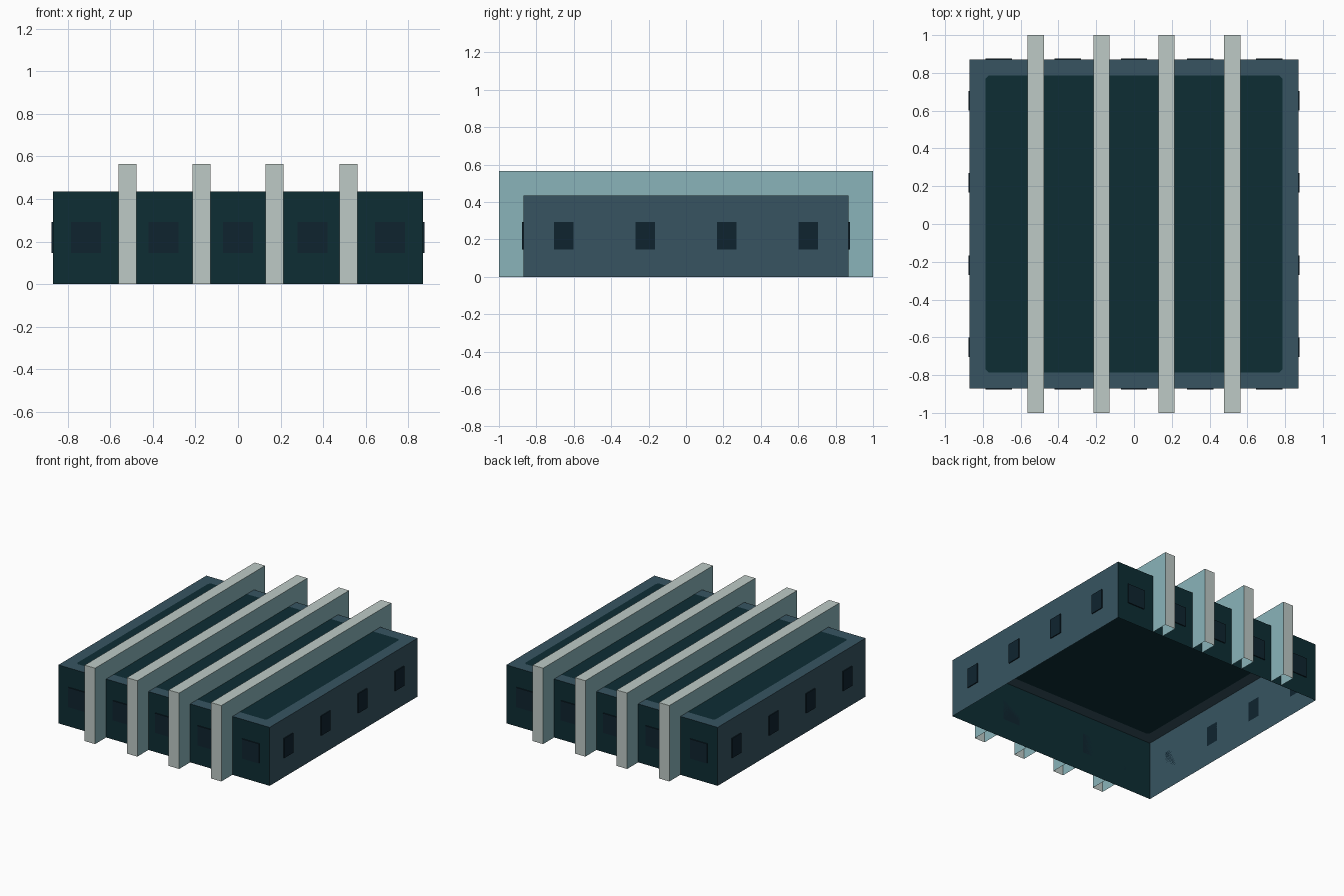
import bpy, bmesh
from mathutils import Vector

if "Cube" in bpy.data.objects:
    bpy.data.objects.remove(bpy.data.objects["Cube"])


def srgb(r, g, b):
    lin = [(c / 255 / 12.92) if c < 11 else ((c / 255 + 0.055) / 1.055) ** 2.4 for c in (r, g, b)]
    return (*lin, 1.0)


def material(name, rgb):
    m = bpy.data.materials.new(name)
    m.diffuse_color = srgb(*rgb)
    m.use_nodes = True
    m.node_tree.nodes["Principled BSDF"].inputs["Base Color"].default_value = m.diffuse_color
    return m


TEAL = material("dark teal", (13, 45, 52))
SLATE = material("slate blue", (55, 84, 97))
STONE = material("pale stone", (190, 202, 198))
AQUA = material("pale aqua", (138, 180, 186))
GLASS = material("window glass", (15, 36, 47))

W, H = 0.87, 0.435          # body half width, body height
FIN_H, FIN_W = 0.565, 0.086


def mesh_object(name, polys, mats):
    """polys: list of (points, material index)."""
    bm = bmesh.new()
    for pts, mi in polys:
        f = bm.faces.new([bm.verts.new(p) for p in pts])
        f.material_index = mi
    bmesh.ops.remove_doubles(bm, verts=bm.verts, dist=1e-5)
    bm.normal_update()
    me = bpy.data.meshes.new(name)
    bm.to_mesh(me)
    bm.free()
    for m in mats:
        me.materials.append(m)
    ob = bpy.data.objects.new(name, me)
    bpy.context.collection.objects.link(ob)
    return ob


# Body: open-bottomed shell, teal front/back, slate sides
corners = [(-W, -W), (W, -W), (W, W), (-W, W)]
walls = []
for i in range(4):
    (ax, ay), (bx, by) = corners[i], corners[(i + 1) % 4]
    walls.append(([(ax, ay, 0), (bx, by, 0), (bx, by, H), (ax, ay, H)], i % 2))
mesh_object("body_walls", walls, [TEAL, SLATE])

# Roof: slate rim around a dark deck with clipped corners
I, C = 0.785, 0.015
J = I - C
deck = [(-J, -I), (J, -I), (I, -J), (I, J), (J, I), (-J, I), (-I, J), (-I, -J)]
roof = [([(x, y, H) for x, y in deck], 0)]
for i in range(4):
    a, b = deck[2 * i], deck[2 * i + 1]
    c = deck[(2 * i + 2) % 8]
    p, q = corners[i], corners[(i + 1) % 4]
    roof.append(([(*v, H) for v in (p, q, b, a)], 1))
    roof.append(([(*v, H) for v in (q, c, b)], 1))
mesh_object("roof", roof, [TEAL, SLATE])

# Fins: hollow bands that run down the front, over the roof, down the back
for n, cx in enumerate((-0.52, -0.172, 0.172, 0.52), 1):
    l, r = cx - FIN_W / 2, cx + FIN_W / 2
    polys = [([(l, -1, FIN_H), (r, -1, FIN_H), (r, 1, FIN_H), (l, 1, FIN_H)], 0),
             ([(l, -1, 0), (r, -1, 0), (r, -1, FIN_H), (l, -1, FIN_H)], 0),
             ([(r, 1, 0), (l, 1, 0), (l, 1, FIN_H), (r, 1, FIN_H)], 0)]
    side = [(-1, 0), (-W, 0), (-W, H), (W, H), (W, 0), (1, 0), (1, FIN_H), (-1, FIN_H)]
    polys.append(([(r, y, z) for y, z in side], 1))
    polys.append(([(l, y, z) for y, z in reversed(side)], 1))
    mesh_object(f"fin_{n}", polys, [STONE, AQUA])


# Windows: thin plates on all four walls
def window(name, center, half):
    bm = bmesh.new()
    bmesh.ops.create_cube(bm, size=2)
    for v in bm.verts:
        v.co = Vector(center) + Vector([a * b for a, b in zip(v.co, half)])
    me = bpy.data.meshes.new(name)
    bm.to_mesh(me)
    bm.free()
    me.materials.append(GLASS)
    bpy.context.collection.objects.link(bpy.data.objects.new(name, me))


T, ZC, ZH = 0.0035, 0.219, 0.073
for s, end, flank in ((-1, "front", "left"), (1, "back", "right")):
    for i, x in enumerate((-0.715, -0.35, 0, 0.35, 0.715), 1):
        window(f"{end}_window_{i}", (x, s * (W + T), ZC), (0.07, T, ZH))
    for i, y in enumerate((-0.653, -0.218, 0.218, 0.653), 1):
        window(f"{flank}_window_{i}", (s * (W + T), y, ZC), (T, 0.052, ZH))
